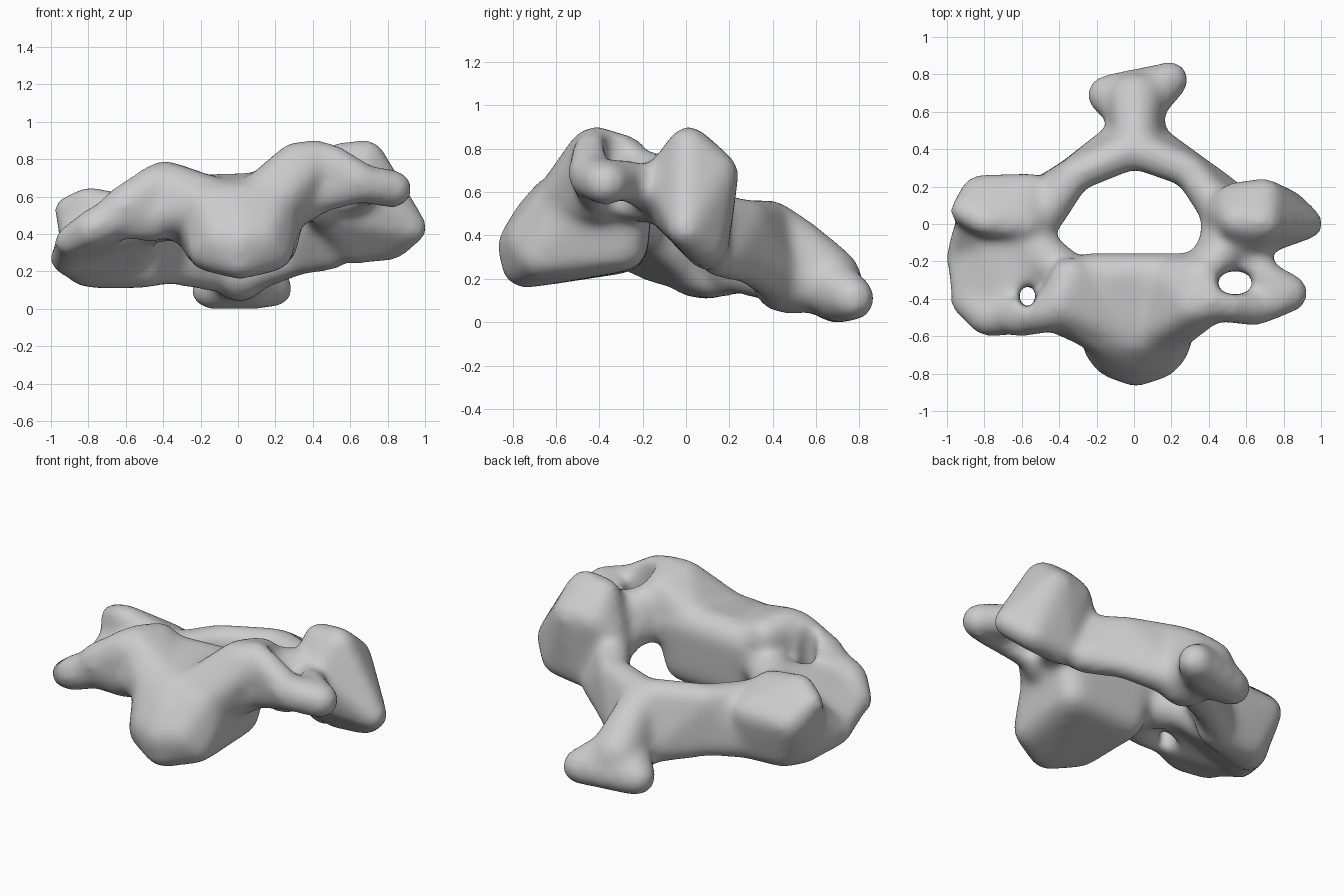
import bpy
import bmesh
from mathutils import Matrix, Vector

cube = bpy.data.objects.get("Cube")
if cube:
    bpy.data.objects.remove(cube, do_unlink=True)

bone_mat = bpy.data.materials.new("bone_grey")
bone_mat.use_nodes = True
GREY = (.6, .6, .6, 1)
bone_mat.diffuse_color = GREY
bone_mat.node_tree.nodes["Principled BSDF"].inputs["Base Color"].default_value = GREY

ALLOWANCE = .017  # extra skin that the final softening wears away
bone = bmesh.new()


def add_hull(*balls):
    """Add the convex skin around a group of balls, each given as x, y, z, radius."""
    part = bmesh.new()
    for x, y, z, radius in balls:
        bmesh.ops.create_icosphere(part, subdivisions=2, radius=radius + ALLOWANCE,
                                   matrix=Matrix.Translation((x, y, z)))
    result = bmesh.ops.convex_hull(part, input=part.verts[:])
    inside = {g for g in result["geom_interior"] + result["geom_unused"]
              if isinstance(g, bmesh.types.BMVert)}
    bmesh.ops.delete(part, geom=list(inside), context="VERTS")
    bmesh.ops.recalc_face_normals(part, faces=part.faces[:])
    temp = bpy.data.meshes.new("part")
    part.to_mesh(temp)
    part.free()
    bone.from_mesh(temp)
    bpy.data.meshes.remove(temp)


def add_chain(*balls):
    """Add a limb that tapers from ball to ball."""
    for first, second in zip(balls, balls[1:]):
        add_hull(first, second)


# Central body, leaning forward and down
add_hull((.01, -.75, .26, .09), (-.15, -.67, .31, .1), (.18, -.67, .31, .1),
         (.01, -.76, .35, .1), (-.1, -.72, .37, .1), (.13, -.72, .37, .1),
         (-.18, -.29, .34, .1), (.21, -.29, .35, .1), (.01, -.68, .48, .1),
         (-.18, -.57, .57, .1), (.21, -.56, .58, .1), (.01, -.61, .56, .1),
         (-.25, -.27, .6, .1), (.27, -.27, .62, .1))

# Raised lips that sweep up and out from the body
add_hull((.31, -.44, .79, .09), (.43, -.41, .8, .09), (.36, -.28, .76, .09),
         (.22, -.56, .58, .1), (.07, -.58, .57, .1), (.15, -.29, .63, .1),
         (.36, -.4, .56, .09))
add_hull((-.4, -.43, .69, .09), (-.34, -.29, .66, .1), (-.2, -.57, .56, .1),
         (-.05, -.58, .56, .1), (-.41, -.47, .5, .1), (-.3, -.35, .45, .09))

# Left side process: front bar, rear bar and the root by the canal
add_hull((.5, -.43, .79, .08), (.43, -.41, .6, .08), (.5, -.43, .64, .07),
         (.64, -.45, .7, .08), (.66, -.44, .66, .08))
add_chain((.66, -.44, .67, .09), (.83, -.37, .64, .09), (.7, -.29, .66, .08),
          (.58, -.13, .6, .1))
add_hull((.35, -.3, .6, .11), (.46, -.11, .56, .1), (.38, -.25, .72, .08),
         (.56, -.06, .64, .1))
add_chain((.46, -.11, .56, .1), (.47, .03, .5, .1))

# Right side process: deep front bar, drooping outer plate and root
add_hull((-.44, -.46, .66, .1), (-.44, -.46, .46, .09), (-.52, -.47, .62, .09),
         (-.62, -.49, .54, .1), (-.6, -.47, .46, .08))
add_chain((-.62, -.48, .51, .1), (-.78, -.5, .43, .09), (-.9, -.41, .36, .07))
add_hull((-.7, -.46, .44, .08), (-.93, -.2, .28, .06), (-.7, -.14, .42, .1),
         (-.9, -.4, .36, .06), (-.55, -.2, .46, .09), (-.64, -.42, .45, .08))
add_chain((-.34, -.3, .5, .12), (-.53, -.13, .46, .11), (-.7, -.1, .4, .12))

# Web that joins the right side process to the pillar behind it
add_hull((-.93, -.17, .26, .06), (-.84, .02, .24, .09), (-.6, .05, .26, .09),
         (-.53, -.12, .42, .1), (-.7, -.12, .38, .1), (-.87, -.02, .4, .07))

# Left joint pillar with its sloping upper facet
add_hull((.55, .02, .8, .08), (.69, .01, .81, .08), (.54, .13, .68, .08),
         (.7, .15, .69, .08), (.47, .07, .58, .09), (.93, 0, .43, .07),
         (.82, .09, .35, .08), (.62, .1, .33, .08), (.5, -.06, .52, .1),
         (.62, -.1, .66, .08))

# Right joint pillar, lower than the left one
add_hull((-.91, .07, .53, .06), (-.8, .01, .58, .06), (-.58, 0, .52, .08),
         (-.5, .04, .44, .09), (-.55, .18, .42, .08), (-.83, .17, .42, .08),
         (-.75, .1, .21, .09), (-.5, .12, .21, .09), (-.82, .02, .22, .09))

# Sloping plates that close the canal at the back
add_hull((.47, .06, .5, .1), (.3, .28, .48, .075), (.5, .15, .3, .08), (.32, .29, .26, .07))
add_hull((.3, .28, .48, .075), (.03, .39, .46, .09), (.32, .29, .26, .07), (.05, .45, .19, .1))
add_hull((-.48, .05, .43, .1), (-.32, .26, .47, .075), (-.5, .15, .21, .08),
         (-.34, .26, .21, .07))
add_hull((-.32, .26, .47, .075), (-.03, .39, .46, .09), (-.34, .26, .21, .07),
         (-.05, .45, .19, .1))

# Rear spine with a forked tip
add_hull((.01, .41, .44, .1), (.01, .53, .36, .1), (.01, .46, .2, .15),
         (.01, .66, .2, .14))
add_hull((.01, .62, .2, .13), (.19, .77, .11, .09), (.08, .7, .12, .11))
add_hull((.01, .6, .2, .13), (-.15, .69, .1, .09), (.02, .7, .11, .1))
add_hull((.17, .76, .11, .09), (-.13, .7, .1, .09), (.02, .68, .14, .12))

mesh = bpy.data.meshes.new("vertebra")
bone.to_mesh(mesh)
bone.free()
vertebra = bpy.data.objects.new("vertebra", mesh)
bpy.context.collection.objects.link(vertebra)


def add_cutter(name, centre, radii):
    """Make a hidden upright oval rod for drilling an opening."""
    bpy.ops.mesh.primitive_cylinder_add(vertices=32, radius=1, depth=2, location=centre)
    rod = bpy.context.object
    rod.name = name
    rod.scale = (*radii, 1)
    rod.hide_render = True
    return rod


# Vessel openings through the two side processes
cutters = [add_cutter("left_opening_cutter", (.54, -.315, .5), (.1, .065)),
           add_cutter("right_opening_cutter", (-.57, -.385, .5), (.05, .06))]


def add_remesh():
    remesh = vertebra.modifiers.new("fuse", "REMESH")
    remesh.mode = "VOXEL"
    remesh.voxel_size = .02


# Fuse the parts, drill the openings and soften every crease
add_remesh()
for rod in cutters:
    drill = vertebra.modifiers.new("drill", "BOOLEAN")
    drill.operation = "DIFFERENCE"
    drill.solver = "EXACT"
    drill.object = rod
add_remesh()
soften = vertebra.modifiers.new("soften", "SMOOTH")
soften.factor = .5
soften.iterations = 24

bpy.ops.object.select_all(action="DESELECT")
bpy.context.view_layer.objects.active = vertebra
vertebra.select_set(True)
for name in [m.name for m in vertebra.modifiers]:
    bpy.ops.object.modifier_apply(modifier=name)
for rod in cutters:
    bpy.data.objects.remove(rod, do_unlink=True)

# Stand the finished bone on the ground
mesh = vertebra.data
mesh.transform(Matrix.Translation(Vector((0, 0, -min(v.co.z for v in mesh.vertices)))))
mesh.materials.clear()
mesh.materials.append(bone_mat)
bpy.ops.object.shade_smooth()
